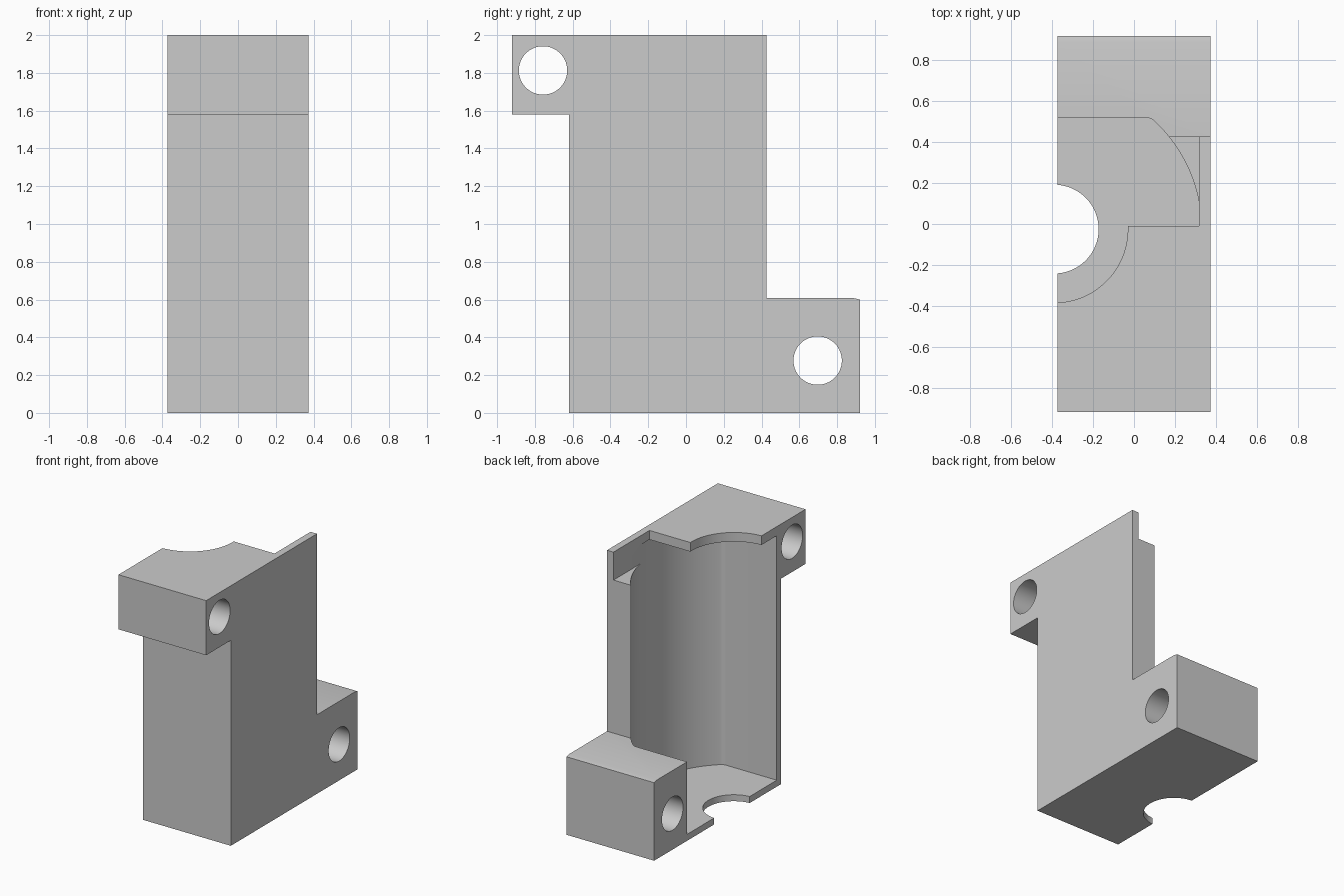
import bpy, bmesh, math
from mathutils import Matrix, Vector

if "Cube" in bpy.data.objects:
    bpy.data.objects.remove(bpy.data.objects["Cube"])

HALF = 0.373            # half the body width
AXIS = (-0.39, -0.025)  # vertical axis shared by the round cuts
GREY = (0.6, 0.6, 0.6, 1)

grey = bpy.data.materials.new("plain grey")
grey.use_nodes = True
grey.diffuse_color = GREY
grey.node_tree.nodes["Principled BSDF"].inputs["Base Color"].default_value = GREY


def finish(name, bm):
    bmesh.ops.recalc_face_normals(bm, faces=bm.faces[:])
    mesh = bpy.data.meshes.new(name)
    bm.to_mesh(mesh)
    bm.free()
    mesh.materials.append(grey)
    obj = bpy.data.objects.new(name, mesh)
    bpy.context.collection.objects.link(obj)
    return obj


def prism(name, points, offset):
    """Closed solid swept from an outline along an offset vector."""
    bm = bmesh.new()
    near = [bm.verts.new(p) for p in points]
    far = [bm.verts.new(Vector(p) + Vector(offset)) for p in points]
    bm.faces.new(near)
    bm.faces.new(far[::-1])
    for i in range(len(near)):
        bm.faces.new((near[i - 1], near[i], far[i], far[i - 1]))
    return finish(name, bm)


def box(name, lo, hi):
    outline = [(lo[0], lo[1], lo[2]), (hi[0], lo[1], lo[2]),
               (hi[0], hi[1], lo[2]), (lo[0], hi[1], lo[2])]
    return prism(name, outline, (0, 0, hi[2] - lo[2]))


def cylinder(name, centre, radius, depth, along_x=False):
    bm = bmesh.new()
    turn = Matrix.Rotation(math.pi / 2, 4, "Y") if along_x else Matrix.Identity(4)
    bmesh.ops.create_cone(bm, cap_ends=True, segments=96, radius1=radius, radius2=radius,
                          depth=depth, matrix=Matrix.Translation(Vector(centre)) @ turn)
    return finish(name, bm)


def arc(x, y, radius, start, end, steps):
    angles = [start + (end - start) * i / steps for i in range(steps + 1)]
    return [(x + radius * math.cos(a), y + radius * math.sin(a)) for a in angles]


# Body: stepped side outline with a bolt lug at each end
side = [(-0.92, 1.58), (-0.92, 2), (0.427, 2), (0.427, 0.608), (0.885, 0.608),
        (0.92, 0.6), (0.92, 0), (-0.62, 0), (-0.62, 1.58)]
body = prism("housing_half", [(-HALF, y, z) for y, z in side], (2 * HALF, 0, 0))

# Main chamber: round wall joined to two flat sides by small fillets
floor, ceiling, radius, flat, fillet = 0.05, 1.93, 0.72, 0.545, 0.06
fx, fy = math.sqrt((radius - fillet) ** 2 - (flat - fillet) ** 2), flat - fillet
turn = math.atan2(fy, fx)
plan = [(-0.6, AXIS[1] - flat)]
plan += arc(AXIS[0] + fx, AXIS[1] - fy, fillet, -math.pi / 2, -turn, 6)[:-1]
plan += arc(*AXIS, radius, -turn, turn, 40)
plan += arc(AXIS[0] + fx, AXIS[1] + fy, fillet, turn, math.pi / 2, 6)[1:]
plan.append((-0.6, AXIS[1] + flat))

# Chamber, top notch, end openings and the two bolt holes
cutters = [
    prism("chamber_cutter", [(x, y, floor) for x, y in plan], (0, 0, ceiling - floor)),
    box("notch_cutter", (-0.6, -0.01, 1.785), (0.318, 0.7, 2.2)),
    cylinder("top_opening_cutter", (*AXIS, 2), 0.36, 0.3),
    cylinder("bottom_opening_cutter", (*AXIS, 0), 0.217, 0.3),
    cylinder("upper_bolt_cutter", (0, -0.757, 1.813), 0.128, 1, True),
    cylinder("lower_bolt_cutter", (0, 0.697, 0.277), 0.128, 1, True),
]

bpy.ops.object.select_all(action="DESELECT")
bpy.context.view_layer.objects.active = body
body.select_set(True)
for cutter in cutters:
    cutter.hide_render = True
    mod = body.modifiers.new(cutter.name, "BOOLEAN")
    mod.operation = "DIFFERENCE"
    mod.solver = "EXACT"
    mod.object = cutter
    bpy.ops.object.modifier_apply(modifier=mod.name)
    bpy.data.objects.remove(cutter)

bpy.ops.object.shade_smooth_by_angle(angle=math.radians(30))
